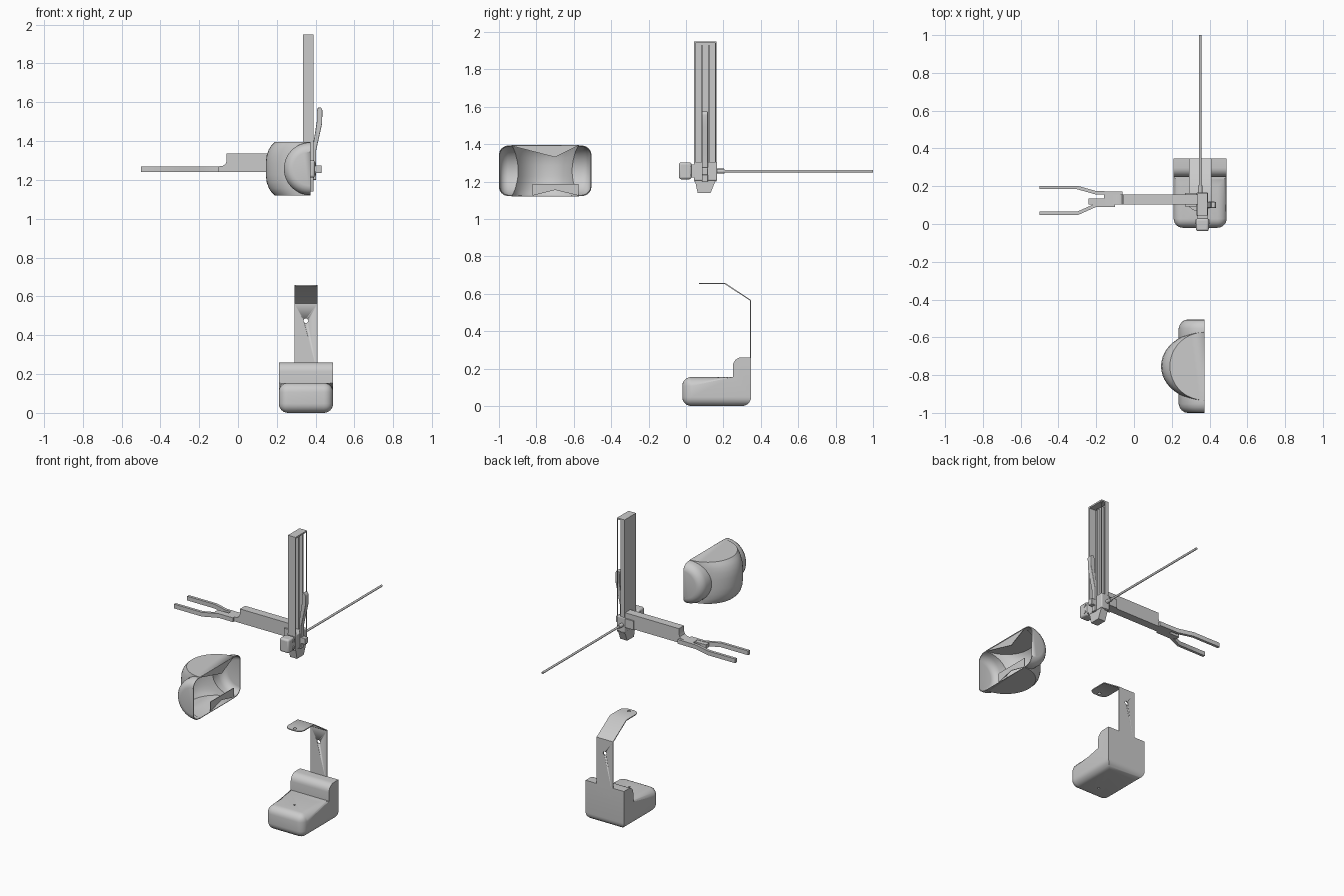
import bpy, bmesh, math
from mathutils import Vector

if "Cube" in bpy.data.objects:
    bpy.data.objects.remove(bpy.data.objects["Cube"])


def finish(name, bm, smooth=True):
    bmesh.ops.recalc_face_normals(bm, faces=bm.faces[:])
    me = bpy.data.meshes.new(name)
    bm.to_mesh(me)
    bm.free()
    ob = bpy.data.objects.new(name, me)
    bpy.context.collection.objects.link(ob)
    if smooth:
        shade(ob)
    return ob


def shade(ob):
    bpy.ops.object.select_all(action='DESELECT')
    ob.select_set(True)
    bpy.context.view_layer.objects.active = ob
    bpy.ops.object.shade_smooth_by_angle(angle=math.radians(35))


def loft(name, rings):
    bm = bmesh.new()
    loops = [[bm.verts.new(p) for p in r] for r in rings]
    n = len(loops[0])
    for a, b in zip(loops, loops[1:]):
        for i in range(n):
            bm.faces.new((a[i], a[(i + 1) % n], b[(i + 1) % n], b[i]))
    bm.faces.new(loops[0])
    bm.faces.new(loops[-1])
    return finish(name, bm)


def prism(name, pts, axis, a, b, bevel=0):
    """Extrude a 2D outline along one axis (the other two stay in x, y, z order)."""
    def put(p, h):
        v = list(p)
        v.insert('xyz'.index(axis), h)
        return v
    ob = loft(name, [[put(p, a) for p in pts], [put(p, b) for p in pts]])
    if bevel:
        m = ob.modifiers.new('bevel', 'BEVEL')
        m.width, m.segments = bevel, 3
        shade(ob)
    return ob


def box(name, x, y, z, bevel=0):
    pts = [(x[0], y[0]), (x[1], y[0]), (x[1], y[1]), (x[0], y[1])]
    return prism(name, pts, 'z', z[0], z[1], bevel)


def ribbon(path, t):
    """Outline of a path thickened by t to both sides."""
    pts = [Vector(p) for p in path]
    sides = ([], [])
    for i, p in enumerate(pts):
        d = [(pts[j + 1] - pts[j]).normalized() for j in (i - 1, i) if 0 <= j < len(pts) - 1]
        t0 = sum(d, Vector((0, 0))).normalized()
        off = Vector((-t0.y, t0.x)) * t / max(t0.dot(d[0]), .3)
        sides[0].append(p + off)
        sides[1].append(p - off)
    return [tuple(p) for p in sides[0] + sides[1][::-1]]


def rod(name, c, axis, r, a, b, n=16):
    ring = [(c[0] + r * math.cos(k * math.tau / n), c[1] + r * math.sin(k * math.tau / n)) for k in range(n)]
    return prism(name, ring, axis, a, b)


def boolean(ob, other, op):
    m = ob.modifiers.new('bool', 'BOOLEAN')
    m.operation, m.object, m.solver = op, other, 'EXACT'
    bpy.ops.object.select_all(action='DESELECT')
    ob.select_set(True)
    bpy.context.view_layer.objects.active = ob
    bpy.ops.object.modifier_apply(modifier=m.name)
    bpy.data.objects.remove(other)


# stepped base block, rounded everywhere except the back and the upper sides
prof = [(-.02, 0), (.348, 0), (.348, .26), (.25, .26), (.25, .155), (-.02, .155)]
bm = bmesh.new()
lo, hi = ([bm.verts.new((x, y, z)) for y, z in prof] for x in (.21, .49))
bm.faces.new(lo)
bm.faces.new(hi)
for i in range(6):
    j = (i + 1) % 6
    bm.faces.new((lo[i], lo[j], hi[j], hi[i]))
bmesh.ops.recalc_face_normals(bm, faces=bm.faces[:])
keep = []
for e in bm.edges:
    a, b = (v.co for v in e.verts)
    back = min(a.y, b.y) > .34 and not max(a.z, b.z) < .01
    upper_side = abs(a.x - b.x) < .01 and min(a.y, b.y) > .24
    if not back and not upper_side:
        keep.append(e)
bmesh.ops.bevel(bm, geom=keep, offset=.048, segments=6, profile=.5, affect='EDGES', clamp_overlap=True)
base = finish('base_block', bm)
boolean(base, rod('hole', (.35, .09), 'z', .007, -.1, .3), 'DIFFERENCE')
shade(base)

# bent strap above the base, with rounded tip and two holes
strap = prism('bent_strap', ribbon([(.345, .2), (.345, .565), (.208, .655), (.11, .655)], .003), 'x', .29, .41)
boolean(strap, rod('hole', (.35, .475), 'y', .012, .3, .4), 'DIFFERENCE')
tip = [(.29, .11), (.295, .088), (.312, .074), (.33, .07), (.37, .07), (.388, .074), (.405, .088), (.41, .11)]
end = prism('strap_tip', tip, 'z', .652, .658)
boolean(end, rod('hole', (.35, .095), 'z', .01, .6, .7), 'DIFFERENCE')

# upright channel: walls, cap, thin edge and inner rails
box('channel_left_wall', (.335, .341), (.043, .163), (1.2, 1.95))
box('channel_front_wall', (.335, .39), (.043, .05), (1.2, 1.95))
box('channel_back_wall', (.335, .363), (.156, .163), (1.2, 1.95))
box('channel_back_edge', (.386, .39), (.158, .163), (1.2, 1.95))
box('channel_cap', (.335, .39), (.043, .163), (1.94, 1.95))
for y in (.082, .12):
    box('channel_rail', (.34, .36), (y, y + .006), (1.25, 1.93))

# joint at the channel foot, tapered tip and bolted clamp
box('joint_block', (.33, .392), (.043, .167), (1.205, 1.305), .006)
prism('joint_tip', [(.047, 1.21), (.062, 1.14), (.132, 1.14), (.16, 1.21)], 'x', .337, .388)
box('clamp_block', (.328, .396), (-.038, .03), (1.212, 1.302), .012)
box('clamp_neck', (.335, .39), (.02, .05), (1.222, 1.292))
for z in (1.235, 1.28):
    rod('clamp_bolt', (.012, z), 'x', .011, .325, .4)

# lever on the right side
prism('lever', [(.388, 1.2), (.402, 1.2), (.402, 1.35), (.433, 1.49), (.435, 1.56), (.426, 1.574),
                (.411, 1.572), (.406, 1.555), (.406, 1.5), (.388, 1.39)], 'y', .085, .117, .003)
box('lever_pivot', (.39, .43), (.085, .118), (1.235, 1.275), .004)

# long thin rod to the back with collar
rod('long_rod', (.35, 1.255), 'y', .007, .15, 1.0)
rod('rod_collar', (.35, 1.255), 'y', .012, .15, .205)

# arm with stepped end
arm = [(.335, 1.242), (.335, 1.335), (-.058, 1.335), (-.058, 1.3), (-.064, 1.283), (-.078, 1.273),
       (-.1, 1.27), (-.16, 1.27), (-.16, 1.242)]
prism('arm', arm, 'y', .103, .157)
box('arm_end', (.27, .335), (.093, .165), (1.242, 1.3))
box('fork_root', (-.24, -.1), (.103, .135), (1.242, 1.268))

# fork prongs, bent outward
for path in ([(-.06, .163), (-.2, .165), (-.3, .193), (-.5, .193)],
             [(-.1, .098), (-.205, .098), (-.3, .056), (-.5, .056)]):
    prism('fork_prong', ribbon(path, .009), 'z', 1.242, 1.27)

# hollow housing: lobe turned about y joined with a bulged drum, cut open on the right
N = 48
cx, cy, cz = .372, -.753, 1.2575


def circle(r, s=1):
    return [(r * math.cos(k * math.tau / N), r * s * math.sin(k * math.tau / N)) for k in range(N)]


lobe_prof = [(-.247, .088), (-.244, .104), (-.234, .119), (-.219, .13), (-.2, .1355)]
lobe_prof += [(-y, r) for y, r in reversed(lobe_prof)]
housing = loft('housing', [[(cx + u, cy + y, cz + v) for u, v in circle(r)] for y, r in lobe_prof])
drum_prof = [(-.1375, .182), (-.12, .2), (-.1, .213), (-.07, .224), (-.03, .229)]
drum_prof += [(-z, r) for z, r in reversed(drum_prof)]
drum = loft('drum', [[(cx + u, cy + v * (.18 + .05 * (r - .182)) / r, cz + z) for u, v in circle(r)]
                     for z, r in drum_prof])
boolean(housing, drum, 'UNION')
bm = bmesh.new()
bm.from_mesh(housing.data)
bmesh.ops.bisect_plane(bm, geom=bm.verts[:] + bm.edges[:] + bm.faces[:], plane_co=(.374, 0, 0),
                       plane_no=(1, 0, 0), clear_outer=True)
bm.to_mesh(housing.data)
bm.free()
shade(housing)
solid = housing.modifiers.new('wall', 'SOLIDIFY')
solid.thickness, solid.offset = .005, -1

# partial lips across the housing opening
prism('housing_top_lip', [(-.93, 1.39), (-.58, 1.39), (-.7, 1.33)], 'x', .368, .372)
prism('housing_bottom_lip', [(-.82, 1.125), (-.7, 1.155), (-.575, 1.125), (-.575, 1.187), (-.82, 1.187)],
      'x', .368, .372)
